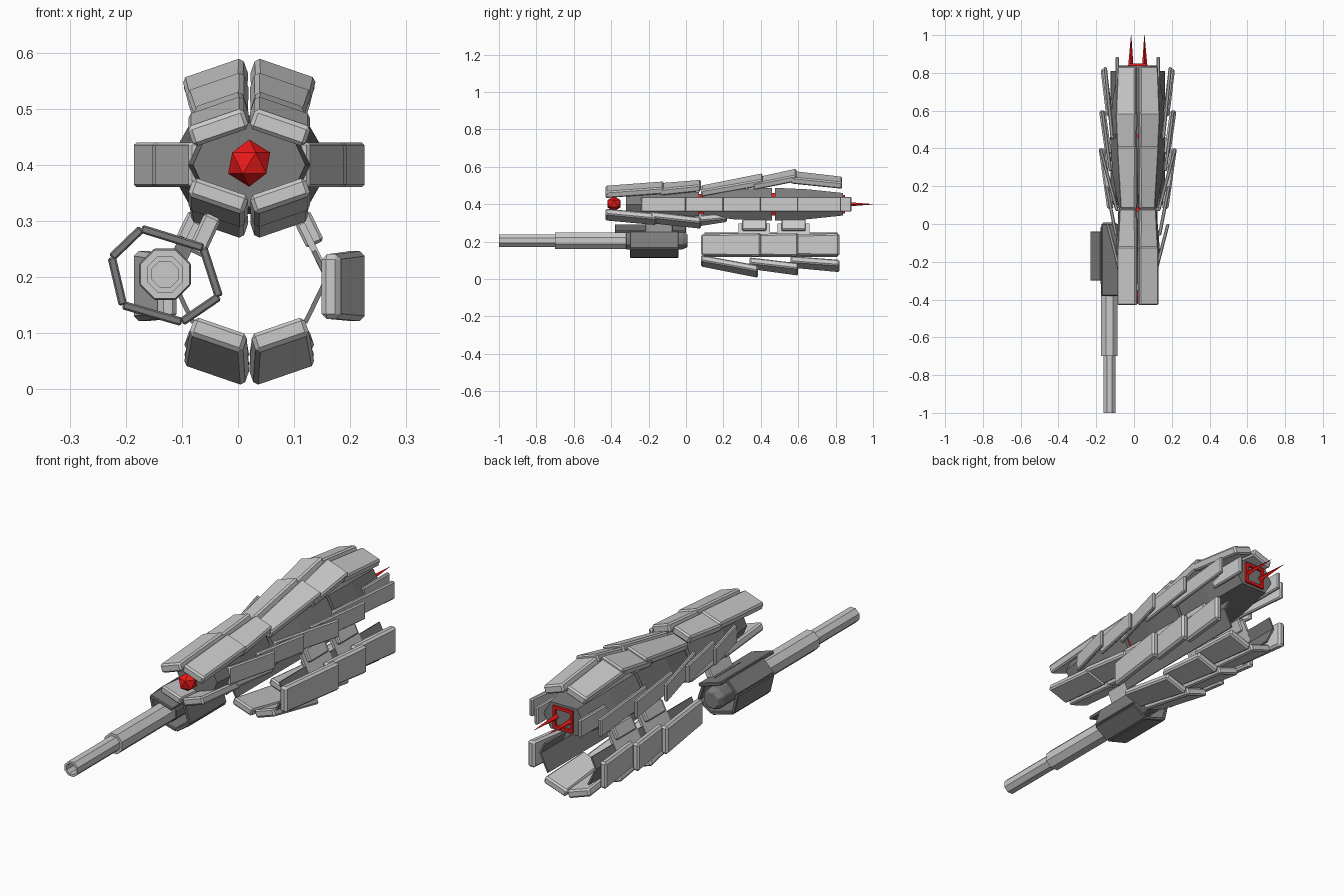
import bpy, bmesh
from math import sin, cos, pi, radians, hypot, atan2

if "Cube" in bpy.data.objects:
    bpy.data.objects.remove(bpy.data.objects["Cube"])

CX, BZ, PZ = 0.02, 0.40, 0.20          # body axis x, body height, pod height
GX, GZ = -0.13, 0.205                  # gun axis

red = bpy.data.materials.new("red")
red.diffuse_color = (0.85, 0.01, 0.01, 1)
red.use_nodes = True
red.node_tree.nodes["Principled BSDF"].inputs["Base Color"].default_value = red.diffuse_color
dark = bpy.data.materials.new("dark_grey")
dark.diffuse_color = (0.2, 0.2, 0.2, 1)
dark.use_nodes = True
dark.node_tree.nodes["Principled BSDF"].inputs["Base Color"].default_value = dark.diffuse_color


def finish(name, bm, mat=None, bevel=0):
    bmesh.ops.recalc_face_normals(bm, faces=bm.faces)
    me = bpy.data.meshes.new(name)
    bm.to_mesh(me)
    bm.free()
    ob = bpy.data.objects.new(name, me)
    bpy.context.collection.objects.link(ob)
    if mat:
        me.materials.append(mat)
    if bevel:
        m = ob.modifiers.new("bevel", 'BEVEL')
        m.width, m.segments = bevel, 1
    return ob


def loft(name, rings, mat=None, bevel=0, closed=False):
    """Skin rings of (x, y, z); capped, or joined end to start if closed."""
    bm = bmesh.new()
    vs = [[bm.verts.new(p) for p in r] for r in rings]
    n = len(vs[0])
    for a, b in list(zip(vs, vs[1:])) + ([(vs[-1], vs[0])] if closed else []):
        for i in range(n):
            j = (i + 1) % n
            bm.faces.new((a[i], a[j], b[j], b[i]))
    if not closed:
        bm.faces.new(vs[0])
        bm.faces.new(vs[-1])
    return finish(name, bm, mat, bevel)


def plate_ring(x, y, z, a, w, t, s):
    n, u = (cos(a), sin(a)), (-sin(a), cos(a))
    return [(CX + s * (x + n[0] * t * i / 2 + u[0] * w * j / 2), y,
             z + n[1] * t * i / 2 + u[1] * w * j / 2)
            for i, j in ((1, 1), (1, -1), (-1, -1), (-1, 1))]


def plates(name, front, back, angle, t, bevel=0.007, sides=(1, -1), mat=None):
    """Mirrored armour plate; front/back = (x offset, y, z, width)."""
    for s in sides:
        side = "right" if s > 0 else "left"
        loft(f"{name}_{side}",
             [plate_ring(*p[:3], radians(angle), p[3], t, s) for p in (front, back)],
             mat, bevel)


def ngon(x, y, z, r, n, rot=0):
    return [(x + r * cos(rot + 2 * pi * i / n), y, z + r * sin(rot + 2 * pi * i / n))
            for i in range(n)]


def hexa(y, w, h):
    return [(CX + px * w, y, BZ + pz * h) for px, pz in
            ((1, 0), (.66, 1), (-.66, 1), (-1, 0), (-.66, -1), (.66, -1))]


# body segments, with a red core showing in the joints
loft("head_segment", [hexa(-.32, .10, .075), hexa(-.15, .118, .08), hexa(.07, .10, .065)], dark)
loft("middle_segment", [hexa(.09, .10, .06), hexa(.25, .132, .08), hexa(.46, .147, .088)], dark)
loft("rear_segment", [hexa(.475, .147, .088), hexa(.65, .135, .08), hexa(.84, .10, .06)], dark)
loft("joint_core", [hexa(.04, .08, .055), hexa(.50, .08, .06)], red)

# eye
bm = bmesh.new()
bmesh.ops.create_icosphere(bm, subdivisions=1, radius=0.042)
bmesh.ops.translate(bm, verts=bm.verts, vec=(CX, -.385, BZ + .003))
finish("eye", bm, red)

# tail frame and spikes
loft("tail_frame", [ngon(CX, y, BZ, r, 4, pi / 4) for y, r in
                    ((.83, .07), (.85, .07), (.85, .052), (.83, .052))], red, closed=True)
for s in (1, -1):
    loft("tail_spike", [ngon(CX + s * .037, .835, BZ, .014, 4),
                        ngon(CX + s * .035, 1.0, BZ, .001, 4)], red)

# roof plates
for i, (f, b) in enumerate((
        ((.055, -.43, .466, .105), (.055, -.12, .489, .105)),
        ((.054, -.14, .480, .105), (.050, .08, .500, .090)),
        ((.047, .08, .470, .085), (.056, .41, .532, .108)),
        ((.056, .36, .508, .100), (.060, .59, .556, .115)),
        ((.060, .56, .545, .112), (.055, .835, .515, .100)))):
    plates(f"roof_plate_{i}", f, b, 71, .038)

# chin plates
for i, (f, b) in enumerate((
        ((.055, -.43, .345, .105), (.055, -.16, .320, .105)),
        ((.055, -.19, .330, .103), (.053, .08, .300, .100)),
        ((.052, .04, .308, .095), (.050, .22, .330, .060)))):
    plates(f"chin_plate_{i}", f, b, -71, .035)

# body side feathers
for i, (x0, y0, x1, y1) in enumerate((
        (.098, -.24, .160, .0), (.115, -.06, .165, .20), (.110, .07, .198, .40),
        (.145, .28, .187, .60), (.135, .45, .172, .83), (.108, .70, .108, .885))):
    plates(f"side_feather_{i}", (x0, y0, BZ, .08), (x1, y1, BZ, .08), 0, .018, .005)

# lower pod: side plates, belly plates, thin inner shell
for i, (x0, y0, x1, y1, w) in enumerate((
        (.145, .08, .190, .40, .125), (.155, .37, .188, .60, .125), (.150, .57, .180, .82, .12))):
    plates(f"pod_side_plate_{i}", (x0, y0, .183, w - .01), (x1, y1, .184, w), 0, .034, .009)
for i, (y0, z0, y1, z1) in enumerate((
        (.08, .098, .385, .040), (.34, .085, .60, .052), (.56, .092, .82, .070))):
    plates(f"belly_plate_{i}", (.055, y0, z0, .10), (.058, y1, z1, .115), -71, .035)
plates("pod_lower_shell", (.120, .10, .160, .092), (.120, .81, .160, .092), -26, .008, 0, mat=dark)
plates("pod_upper_shell", (.127, .10, .222, .055), (.127, .81, .222, .055), 26, .008, 0, mat=dark)

# struts joining pod and body
for i, y in enumerate((.28, .49)):
    plates(f"strut_arm_{i}", (.115, y, .250, .10), (.115, y + .17, .250, .10), 26, .012, 0)
    plates(f"strut_block_{i}", (.105, y + .02, .285, .06), (.105, y + .15, .285, .06), 26, .034, .005)

# gun barrel, sleeve and core
loft("gun_muzzle", [ngon(GX, y, GZ, r, 8, pi / 8) for y, r in
                    ((-1, .035), (-.69, .035), (-.69, .025), (-1, .025))], closed=True)
loft("gun_sleeve", [ngon(GX, y, GZ, r, 8, pi / 8) for y, r in
                    ((-.70, .047), (-.25, .047))])
loft("gun_core", [ngon(GX, y, GZ, r, 8, pi / 8) for y, r in
                  ((-.32, .050), (-.02, .050), (.008, .038))], dark, .003)

# hexagonal gun shroud made of six thin plates
pts = [(-.172, .286), (-.062, .252), (-.034, .165), (-.10, .120), (-.205, .150), (-.225, .235)]
for i, (p, q) in enumerate(zip(pts, pts[1:] + pts[:1])):
    dx, dz = q[0] - p[0], q[1] - p[1]
    y0, y1 = (-.38, .0) if i < 1 else (-.30, -.04)
    mid = ((p[0] + q[0]) / 2 - CX, (p[1] + q[1]) / 2)
    w, ang = hypot(dx, dz), atan2(dz, dx) * 180 / pi + 90
    plates(f"gun_shroud_{i}", (mid[0], y0, mid[1], w), (mid[0], y1, mid[1], w), ang,
           .015, .003, (1,), dark)

# gun mount up to the body, and web holding the core
plates("gun_mount", (-.080, -.22, .275, .075), (-.080, -.07, .275, .075), 155, .032, .005, (1,))
plates("gun_web", (-.120, -.24, .245, .05), (-.120, -.06, .245, .05), 155, .03, 0, (1,), dark)
